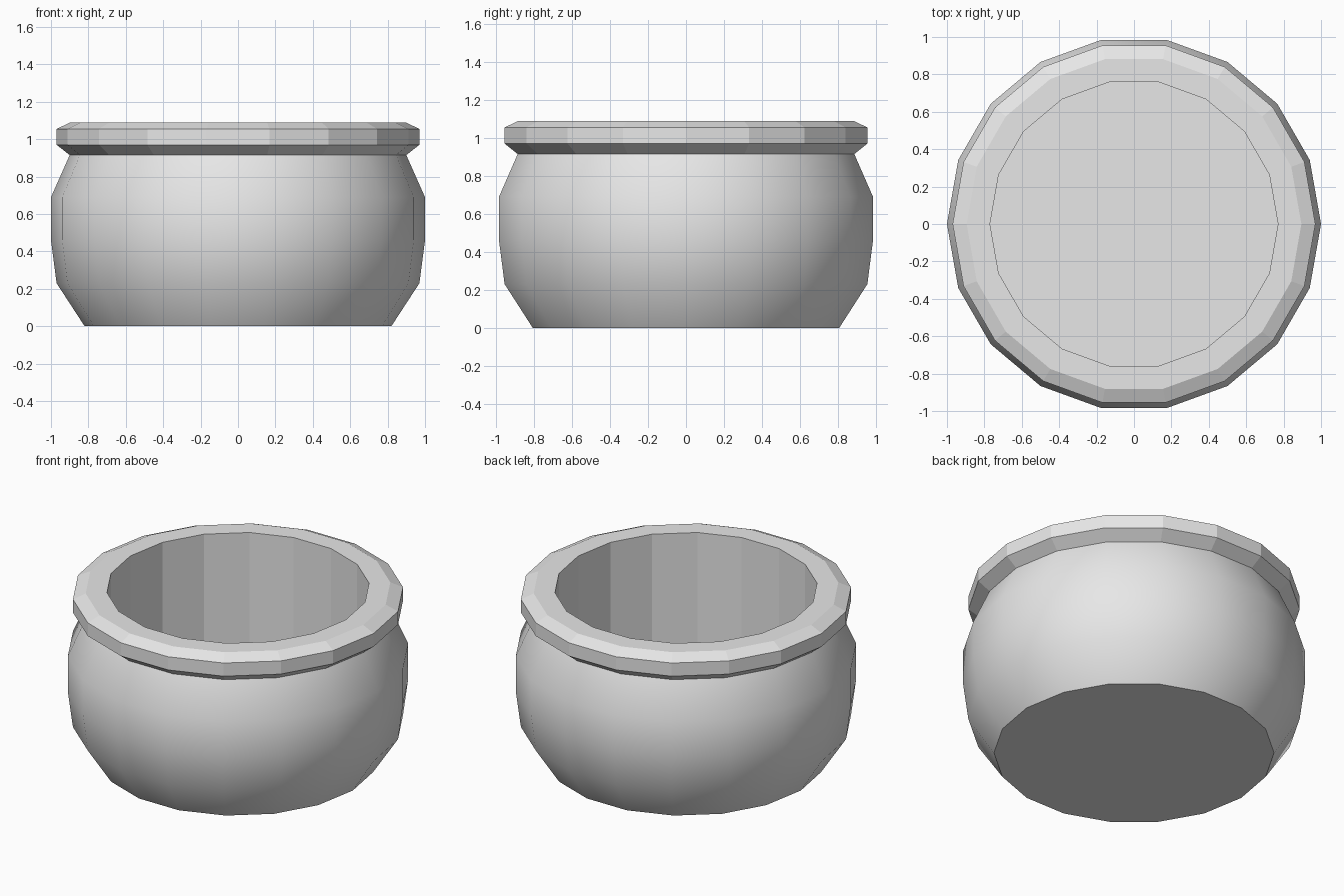
import bpy
import bmesh
from math import tau
from mathutils import Matrix

SIDES = 18

if "Cube" in bpy.data.objects:
    bpy.data.objects.remove(bpy.data.objects["Cube"], do_unlink=True)

# Plain grey material
grey = bpy.data.materials.new("light_grey")
grey.use_nodes = True
colour = (0.8, 0.8, 0.8, 1.0)
grey.diffuse_color = colour
grey.node_tree.nodes["Principled BSDF"].inputs["Base Color"].default_value = colour

# Profile sections as (radius, height)
belly = [(0.82, 0), (0.97, 0.23), (1.0, 0.46), (1.0, 0.69), (0.90, 0.915)]
rim = [(0.97, 0.97), (0.97, 1.055), (0.895, 1.09), (0.77, 1.09)]
cavity = [(0.77, 0.08)]


def lathe(name, profile, smooth_bands):
    """Spin a profile into a closed vessel; the first bands are smooth."""
    bm = bmesh.new()
    rings = []
    for radius, height in profile:
        ring = bmesh.ops.create_circle(
            bm, segments=SIDES, radius=radius,
            matrix=Matrix.Translation((0, 0, height))
            @ Matrix.Rotation(tau / 4, 4, "Z"))["verts"]
        # Start every ring on a corner at the side
        bmesh.ops.rotate(bm, verts=ring, cent=(0, 0, 0),
                         matrix=Matrix.Rotation(-tau / 4, 3, "Z"))
        ring.sort(key=lambda v: v.co.to_2d().angle_signed((1, 0)))
        first = max(range(SIDES), key=lambda i: ring[i].co.x)
        offset = ring[first].co.to_2d().angle_signed((1, 0))
        bmesh.ops.rotate(bm, verts=ring, cent=(0, 0, 0),
                         matrix=Matrix.Rotation(-offset, 3, "Z"))
        rings.append(ring[first:] + ring[:first])
    for band, (low, high) in enumerate(zip(rings, rings[1:])):
        for i in range(SIDES):
            j = (i + 1) % SIDES
            face = bm.faces.new((low[i], low[j], high[j], high[i]))
            face.smooth = band < smooth_bands
    # Base and cavity floor
    for ring in (rings[0], rings[-1]):
        bm.faces.new(ring).smooth = False
    bmesh.ops.recalc_face_normals(bm, faces=bm.faces)
    mesh = bpy.data.meshes.new(name)
    bm.to_mesh(mesh)
    bm.free()
    mesh.materials.append(grey)
    obj = bpy.data.objects.new(name, mesh)
    bpy.context.collection.objects.link(obj)
    return obj


# Round hollow pot with a bevelled rim
lathe("pot", belly + rim + cavity, len(belly) - 1)
